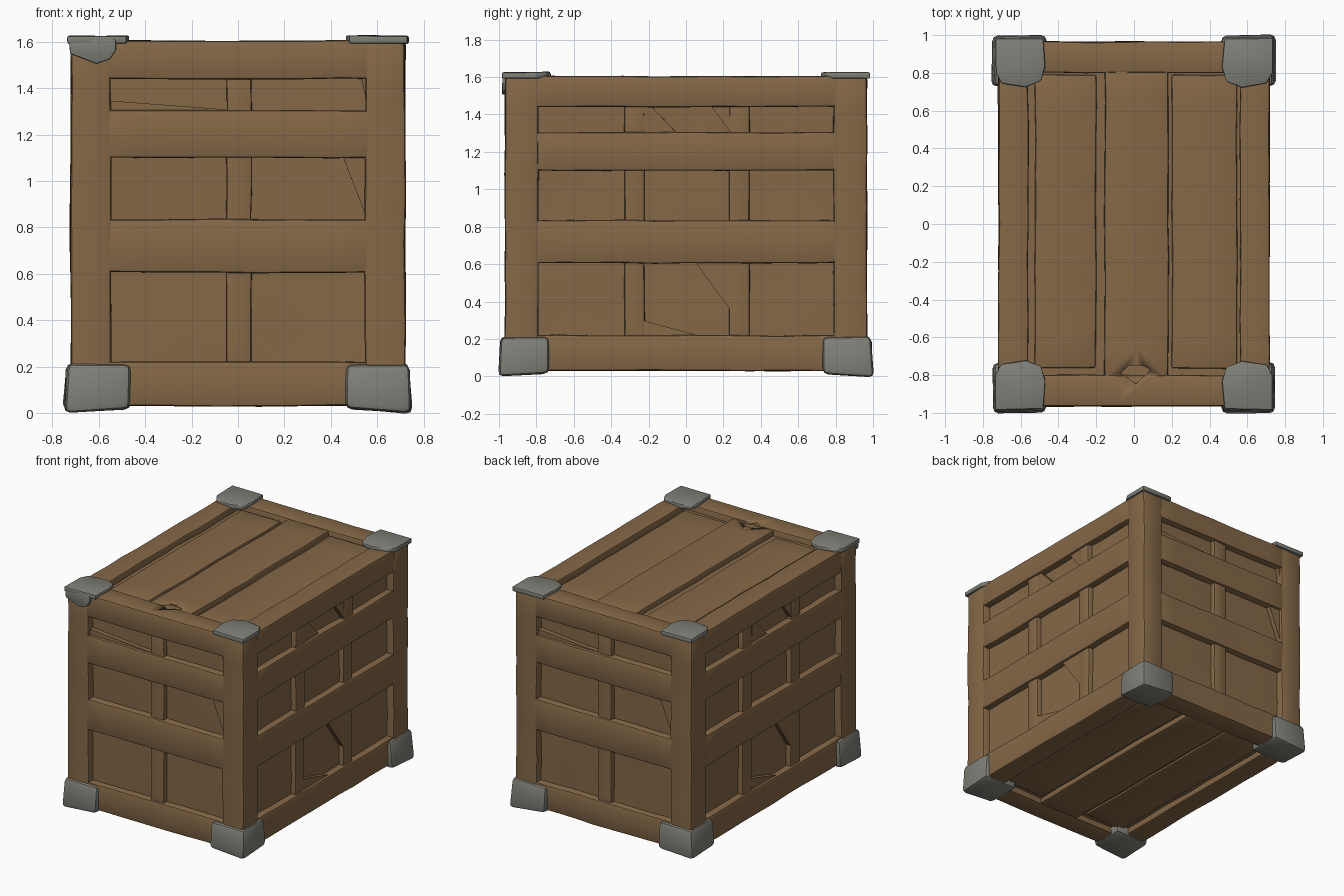
import bpy, bmesh, math
from mathutils import Vector, noise

if "Cube" in bpy.data.objects:
    bpy.data.objects.remove(bpy.data.objects["Cube"])


def material(name, rgb):
    m = bpy.data.materials.new(name)
    m.diffuse_color = (*rgb, 1)
    m.use_nodes = True
    m.node_tree.nodes["Principled BSDF"].inputs["Base Color"].default_value = m.diffuse_color
    return m


WOOD = material("brown wood", (0.235, 0.138, 0.063))
METAL = material("grey metal", (0.215, 0.215, 0.19))


def finish(name, bm, mat, wobble=0.006):
    """Slice long parts, give them a hand-hewn wobble, and shade smooth."""
    for axis in range(3):
        vals = [v.co[axis] for v in bm.verts]
        lo, hi = min(vals), max(vals)
        n = int((hi - lo) / 0.16)
        for i in range(1, n):
            co, no = Vector(), Vector()
            co[axis] = lo + (hi - lo) * i / n
            no[axis] = 1
            bmesh.ops.bisect_plane(bm, geom=bm.verts[:] + bm.edges[:] + bm.faces[:],
                                   plane_co=co, plane_no=no)
    for v in bm.verts:
        v.co += noise.noise_vector(v.co * 4.0) * wobble
    bmesh.ops.recalc_face_normals(bm, faces=bm.faces[:])
    me = bpy.data.meshes.new(name)
    bm.to_mesh(me)
    bm.free()
    me.materials.append(mat)
    ob = bpy.data.objects.new(name, me)
    bpy.context.collection.objects.link(ob)
    bpy.ops.object.select_all(action='DESELECT')
    ob.select_set(True)
    bpy.context.view_layer.objects.active = ob
    bpy.ops.object.shade_smooth_by_angle(angle=math.radians(40))
    return ob


def box(name, x, y, z, mat=WOOD, bevel=0.012, wobble=0.006, shape=None):
    bm = bmesh.new()
    bmesh.ops.create_cube(bm, size=1)
    for v in bm.verts:
        v.co = Vector([r[0] if c < 0 else r[1] for c, r in zip(v.co, (x, y, z))])
        if shape:
            shape(v.co)
    if bevel:
        bmesh.ops.bevel(bm, geom=bm.edges[:], offset=bevel, segments=2,
                        profile=0.5, affect='EDGES')
    return finish(name, bm, mat, wobble)


def prism(name, pts, offset, mat=WOOD, bevel=0.0, wobble=0.004):
    """Flat outline of 3D points pushed along the offset vector."""
    bm = bmesh.new()
    f = bm.faces.new([bm.verts.new(p) for p in pts])
    ext = bmesh.ops.extrude_face_region(bm, geom=[f])['geom']
    moved = [e for e in ext if isinstance(e, bmesh.types.BMVert)]
    bmesh.ops.translate(bm, verts=moved, vec=offset)
    bmesh.ops.recalc_face_normals(bm, faces=bm.faces[:])
    if bevel:
        bmesh.ops.bevel(bm, geom=bm.edges[:], offset=bevel, segments=2,
                        profile=0.5, affect='EDGES')
    return finish(name, bm, mat, wobble)


X, Y, ZB, ZT = 0.722, 0.968, 0.03, 1.605
RAILS = [(ZB, 0.22), (0.605, 0.835), (1.10, 1.305), (1.44, ZT)]

# recessed inner panels
box("inner_panels", (-X + .055, X - .055), (-Y + .055, Y - .055),
    (ZB + .045, ZT - .045), bevel=0, wobble=0.010)

# corner posts
for sx in (-1, 1):
    for sy in (-1, 1):
        box("corner_post", sorted((sx * X, sx * 0.547)), sorted((sy * Y, sy * 0.788)),
            (ZB, ZT - .004), bevel=0.016)

# horizontal rails on all four sides
for s in (-1, 1):
    for i, (a, b) in enumerate(RAILS):
        ends = sorted((s * (Y - .003), s * 0.80))
        sides = sorted((s * (X - .005), s * 0.56))
        box("end_rail", (-0.60, 0.60), ends, (a, b))
        box("side_rail", sides, (-0.84, 0.84), (a, b))

# upright slats, set a little behind the rails
for s in (-1, 1):
    box("end_slat", (-0.052, 0.058), sorted((s * (Y - .018), s * 0.86)), (0.1, 1.5))
    for a, b in ((-0.33, -0.222), (0.23, 0.34)):
        box("side_slat", sorted((s * (X - .018), s * 0.62)), (a, b), (0.1, 1.5))

# slanted broken fillers in some panels (front/back: x,z   sides: y,z)
END_FILL = [[(0.45, 1.11), (0.56, 1.11), (0.56, 0.83)],
            [(0.53, 1.45), (0.56, 1.45), (0.56, 1.30)],
            [(-0.55, 1.345), (-0.05, 1.308), (-0.05, 1.29), (-0.55, 1.29)]]
SIDE_FILL = [[(0.05, 0.61), (0.24, 0.61), (0.24, 0.35)],
             [(-0.23, 0.30), (0.05, 0.222), (0.05, 0.20), (-0.23, 0.20)],
             [(-0.23, 1.45), (-0.19, 1.45), (-0.05, 1.30), (-0.23, 1.30)],
             [(0.13, 1.45), (0.24, 1.45), (0.24, 1.30)]]
for s in (-1, 1):
    for f in END_FILL:
        prism("end_filler", [(-s * u, s * (Y - .022), z) for u, z in f], (0, -s * .07, 0))
    for f in SIDE_FILL:
        prism("side_filler", [(s * (X - .022), s * u, z) for u, z in f], (-s * .07, 0, 0))

# top and bottom: centre board, and lower planks either side of it
for nm, outer, inner in (("top", ZT, ZT - .1), ("bottom", ZB, ZB + .1)):
    d = 1 if outer > inner else -1
    box(nm + "_centre_board", (-0.155, 0.182), (-0.82, 0.82),
        sorted((outer - d * .006, inner)))
    for a, b in ((-0.525, -0.20), (0.20, 0.545)):
        box(nm + "_plank", (a, b), (-0.765, 0.79), sorted((outer - d * .03, inner)))

# chipped notch in the front of the lid
cut = prism("notch_cutter", [(-.07, -.79, 1.59), (-.03, -.75, 1.59), (.05, -.75, 1.59),
                             (.09, -.77, 1.59), (.01, -.845, 1.59)], (0, 0, .1), wobble=0)
cut.hide_render = True
cut.hide_viewport = True
for ob in list(bpy.data.objects):
    if ob.name.startswith(("top_centre_board", "end_rail.003")) or ob.name == "end_rail":
        m = ob.modifiers.new("notch", 'BOOLEAN')
        m.operation = 'DIFFERENCE'
        m.object = cut


# metal corners: chunky flared cups below, thin caps on top
def flare(co):
    if co.z < 0.1:
        if abs(co.x) > 0.6:
            co.x *= 1.018
        if abs(co.y) > 0.85:
            co.y *= 1.014
        if abs(co.x) > 0.6 and abs(co.y) > 0.85:
            co.z -= 0.02
    elif abs(co.x) < 0.6 and abs(co.y) < 0.85:
        co.z -= 0.02


CAP = [(0.735, 0.985), (0.48, 0.98), (0.468, 0.83), (0.49, 0.755),
       (0.57, 0.722), (0.70, 0.745), (0.733, 0.80)]
for sx in (-1, 1):
    for sy in (-1, 1):
        box("bottom_corner_cup", sorted((sx * 0.738, sx * 0.462)),
            sorted((sy * 0.988, sy * 0.732)), (0.016, 0.212), METAL, 0.028, 0.008, flare)
        prism("top_corner_cap", [(sx * x, sy * y, 1.592) for x, y in CAP],
              (0, 0, 0.034), METAL, 0.008, 0.006)

# bent-down tongue of the front left cap
prism("front_cap_tongue", [(-.728, -.983, 1.61), (-.525, -.983, 1.61), (-.525, -.983, 1.565),
                           (-.55, -.983, 1.525), (-.61, -.983, 1.505), (-.725, -.983, 1.55)],
      (0, .03, 0), METAL, 0.005, 0.006)
